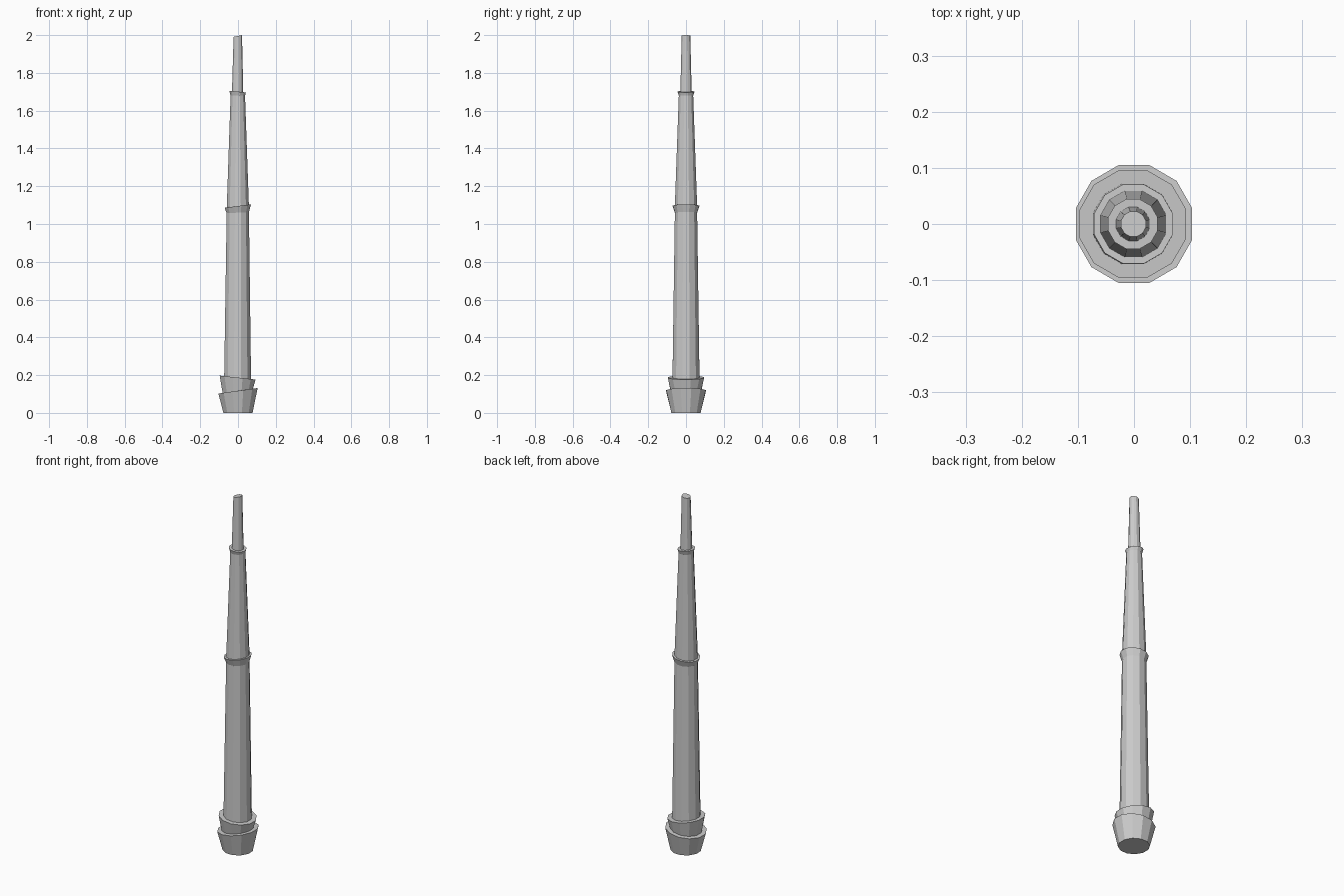
import bpy, bmesh, math

if "Cube" in bpy.data.objects:
    bpy.data.objects.remove(bpy.data.objects["Cube"])

SIDES = 12


def lathe(name, rings):
    """Faceted stack of rings (radius, height, slope along x, x shift), capped."""
    bm = bmesh.new()
    loops = []
    for r, z, slope, dx in rings:
        c = math.cos(math.atan(slope))
        loop = []
        for i in range(SIDES):
            a = 2 * math.pi * (i + 0.5) / SIDES
            x = r * c * math.cos(a)
            loop.append(bm.verts.new((x + dx, r * math.sin(a), z + slope * x)))
        loops.append(loop)
    for low, high in zip(loops, loops[1:]):
        for i in range(SIDES):
            j = (i + 1) % SIDES
            bm.faces.new((low[i], low[j], high[j], high[i]))
    bm.faces.new(loops[0][::-1])
    bm.faces.new(loops[-1])
    mesh = bpy.data.meshes.new(name)
    bm.to_mesh(mesh)
    bm.free()
    obj = bpy.data.objects.new(name, mesh)
    bpy.context.collection.objects.link(obj)
    return obj


# Foot: flared cup with a tilted rim, and the second cup leaning the other way;
# inner rings close the ledges
lathe("foot", [
    (0.080, 0.0, 0.0, 0.0),
    (0.1085, 0.117, 0.14, 0.0),
    (0.084, 0.117, 0.14, -0.001),
    (0.099, 0.187, -0.11, -0.002),
    (0.074, 0.187, -0.11, -0.002),
])

# Lower pole with flared tilted collar
lathe("lower_pole", [
    (0.074, 0.187, -0.11, -0.002),
    (0.061, 1.06, 0.05, -0.001),
    (0.073, 1.095, 0.13, -0.001),
    (0.061, 1.095, 0.13, -0.001),
])

# Upper pole with its small collar
lathe("upper_pole", [
    (0.061, 1.095, 0.13, -0.001),
    (0.0395, 1.68, 0.0, -0.001),
    (0.046, 1.701, -0.10, -0.002),
    (0.031, 1.701, -0.10, -0.002),
])

# Slim tip
lathe("tip", [
    (0.031, 1.701, -0.10, -0.002),
    (0.0235, 1.9955, 0.2, -0.001),
])
